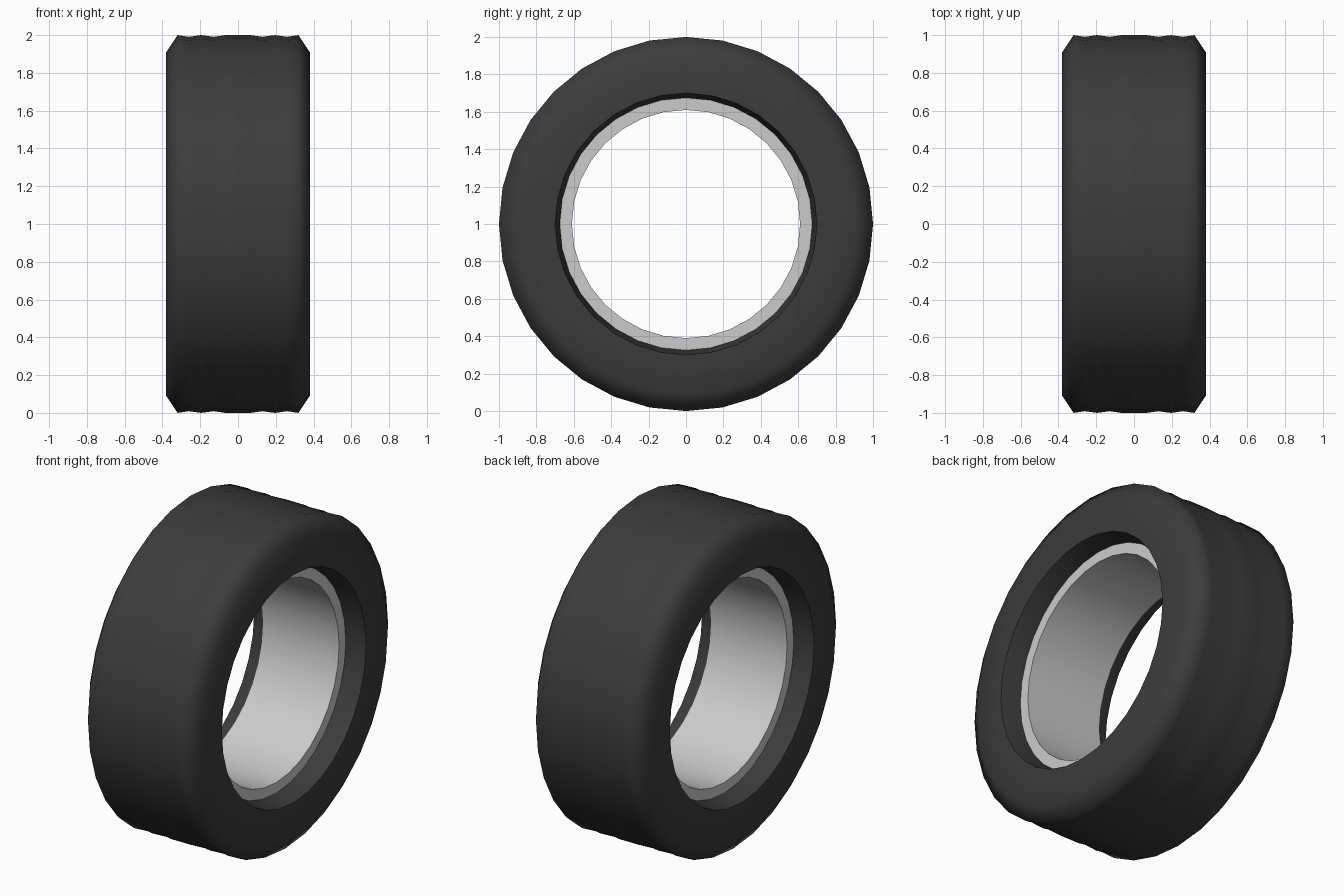
import bpy, bmesh, math

if "Cube" in bpy.data.objects:
    bpy.data.objects.remove(bpy.data.objects["Cube"])

SIDES = 32


def lathe(name, profile, angle):
    """Revolve a closed (x, radius) profile around the x axis at z = 1."""
    bm = bmesh.new()
    rings = []
    for i in range(SIDES):
        a = 2 * math.pi * i / SIDES
        rings.append([bm.verts.new((x, r * math.sin(a), 1 + r * math.cos(a))) for x, r in profile])
    n = len(profile)
    for i in range(SIDES):
        p, q = rings[i], rings[(i + 1) % SIDES]
        for j in range(n):
            k = (j + 1) % n
            bm.faces.new((p[j], p[k], q[k], q[j]))
    bmesh.ops.recalc_face_normals(bm, faces=bm.faces)
    mesh = bpy.data.meshes.new(name)
    bm.to_mesh(mesh)
    bm.free()
    obj = bpy.data.objects.new(name, mesh)
    bpy.context.collection.objects.link(obj)
    bpy.ops.object.select_all(action='DESELECT')
    bpy.context.view_layer.objects.active = obj
    obj.select_set(True)
    bpy.ops.object.shade_smooth_by_angle(angle=math.radians(angle))
    return obj


def mirrored(half):
    """Complete a right-half profile with its left half."""
    return half + [(-x, r) for x, r in reversed(half)]


# Tyre: shallow tread grooves, bevelled shoulder, flat sidewall, tapered lip
tyre = lathe("tyre", mirrored([
    (0.065, 1.0), (0.13, 0.991), (0.195, 1.0), (0.26, 0.991), (0.32, 1.0),
    (0.38, 0.91), (0.38, 0.70), (0.26, 0.675)]), 72)
rubber = bpy.data.materials.new("rubber")
rubber.diffuse_color = (0.045, 0.045, 0.045, 1)
rubber.use_nodes = True
rubber.node_tree.nodes["Principled BSDF"].inputs["Base Color"].default_value = rubber.diffuse_color
tyre.data.materials.append(rubber)

# Rim: plain metal band recessed inside the tyre
lathe("rim_band", mirrored([(0.26, 0.675), (0.26, 0.61)]), 40)
